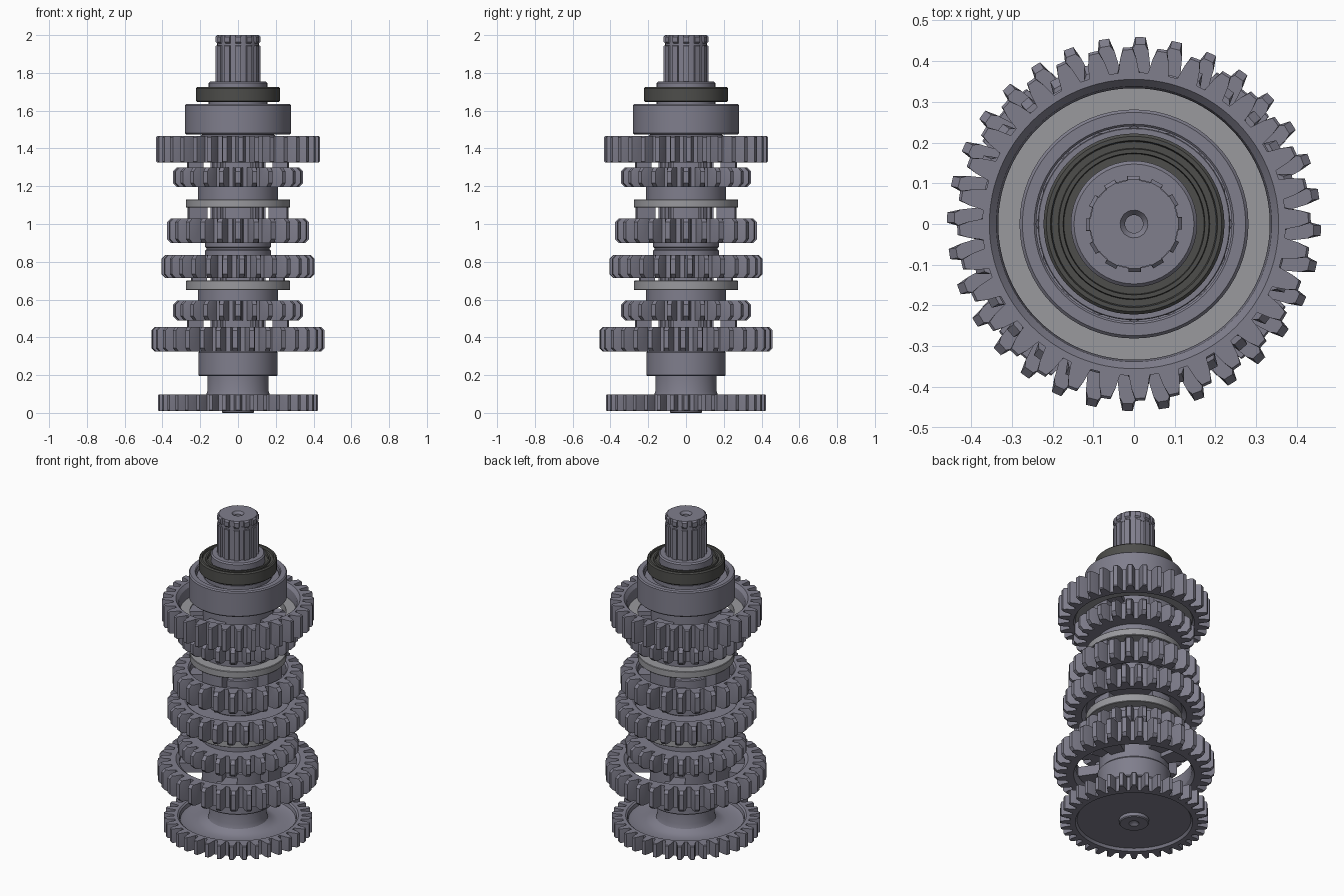
import bpy, bmesh, math
from math import pi, sin, cos, radians

if "Cube" in bpy.data.objects:
    bpy.data.objects.remove(bpy.data.objects["Cube"])


def material(name, r, g, b):
    m = bpy.data.materials.new(name)
    m.diffuse_color = (r, g, b, 1)
    m.use_nodes = True
    m.node_tree.nodes["Principled BSDF"].inputs["Base Color"].default_value = m.diffuse_color
    return m


steel = material("blue_grey_steel", 0.215, 0.21, 0.265)
light = material("light_steel", 0.32, 0.32, 0.34)
dark = material("dark_seal", 0.075, 0.075, 0.07)


def finish(name, bm, mat=None, angle=30):
    bmesh.ops.remove_doubles(bm, verts=bm.verts, dist=1e-5)
    bmesh.ops.recalc_face_normals(bm, faces=bm.faces)
    me = bpy.data.meshes.new(name)
    bm.to_mesh(me)
    bm.free()
    ob = bpy.data.objects.new(name, me)
    bpy.context.collection.objects.link(ob)
    me.materials.append(mat or steel)
    bpy.ops.object.select_all(action='DESELECT')
    ob.select_set(True)
    bpy.context.view_layer.objects.active = ob
    bpy.ops.object.shade_smooth_by_angle(angle=radians(angle))
    return ob


def skin(name, rings, mat=None):
    """Join closed rings of points into a ring-shaped solid (last joins first)."""
    bm = bmesh.new()
    vs = [[bm.verts.new(p) for p in r] for r in rings]
    n = len(vs[0])
    for a, b in zip(vs, vs[1:] + vs[:1]):
        for i in range(n):
            j = (i + 1) % n
            bm.faces.new((a[i], a[j], b[j], b[i]))
    return finish(name, bm, mat)


def lathe(name, profile, mat=None, segs=64):
    rings = [[(r * cos(2 * pi * i / segs), r * sin(2 * pi * i / segs), z)
              for i in range(segs)] for r, z in profile]
    return skin(name, rings, mat)


def tube(name, r0, r1, z0, z1, c=0.005, mat=None):
    return lathe(name, [(r0, z0), (r1 - c, z0), (r1, z0 + c),
                        (r1, z1 - c), (r1 - c, z1), (r0, z1)], mat)


def gear(name, n, R, root, z0, z1, inner, c=0.018, phase=0.0, tooth=None):
    """Toothed outer wall; inner = (r, z) section from the top face to the bottom face."""
    mid = root + (R - root) * 0.55
    tooth = tooth or [(-.5, root), (-.35, root), (-.25, mid), (-.14, R),
                      (.14, R), (.25, mid), (.35, root)]
    pts = [(2 * pi * (k + f) / n + radians(phase), r) for k in range(n) for f, r in tooth]
    outer = [(R - c, z0), (R, z0 + c), (R, z1 - c), (R - c, z1)]
    rings = [[(min(r, m) * cos(a), min(r, m) * sin(a), z) for a, r in pts] for m, z in outer]
    rings += [[(r * cos(a), r * sin(a), z) for a, _ in pts] for r, z in inner]
    return skin(name, rings)


def blocks(name, count, r0, r1, z0, z1, width, phase=0.0):
    """Evenly spaced curved blocks: dog teeth or web spokes."""
    bm = bmesh.new()
    steps = 6
    for k in range(count):
        prev = None
        for s in range(steps + 1):
            a = 2 * pi * k / count + radians(phase + width * (s / steps - .5))
            cur = [bm.verts.new((r * cos(a), r * sin(a), z))
                   for r, z in ((r0, z0), (r1, z0), (r1, z1), (r0, z1))]
            if prev:
                for i in range(4):
                    j = (i + 1) % 4
                    bm.faces.new((prev[i], prev[j], cur[j], cur[i]))
            else:
                bm.faces.new(cur)
            prev = cur
        bm.faces.new(prev)
    return finish(name, bm)


# Main shaft core with end nub and centre drillings
lathe("shaft_core", [(0, .03), (.03, 0), (.08, 0), (.085, .005), (.085, .03), (.125, .03),
                     (.125, 1.74), (.10, 1.76), (.10, 1.97), (0, 1.97)])
spline = [(-.5, .128), (-.3, .128), (-.25, .145), (.25, .145), (.3, .128)]
gear("shaft_splines", 16, .145, .128, .33, 1.5, [(.11, 1.5), (.11, .33)], .003, 0, spline)

# Splined output end with snap ring groove
end = [(-.5, .108), (-.25, .108), (-.22, .119), (.27, .119), (.3, .108)]
gear("output_splines", 12, .119, .108, 1.75, 1.945, [(.09, 1.945), (.09, 1.75)], .002, 0, end)
gear("output_spline_tip", 12, .119, .108, 1.955, 2.0,
     [(.034, 2.0), (.022, 1.985), (.022, 1.95), (.09, 1.955)], .009, 0, end)
lathe("snap_ring_groove", [(.02, 1.94), (.11, 1.94), (.11, 1.965), (.02, 1.965)])

# Bottom dished gear with filleted hub
gear("bottom_gear", 36, .424, .365, .01, .098,
     [(.345, .098), (.335, .09), (.33, .07), (.315, .062), (.23, .062), (.195, .07),
      (.17, .09), (.162, .115), (.162, .2), (.08, .2), (.08, .025),
      (.325, .025), (.335, .01)], .004)
tube("lower_collar", .12, .21, .195, .325, .006)

# Lowest large gear: rim, hub and windowed web
gear("first_gear", 32, .459, .387, .325, .455,
     [(.355, .455), (.335, .44), (.33, .35), (.345, .325)], .018, -2)
tube("first_gear_hub", .13, .20, .325, .455)
blocks("first_gear_spokes", 4, .19, .34, .365, .425, 24, 22)

# Lower sliding gear with dogs and fork flange
gear("lower_sliding_gear", 24, .345, .275, .49, .595,
     [(.225, .595), (.14, .595), (.14, .49), (.225, .49)], .022)
blocks("lower_sliding_dogs_bottom", 4, .19, .27, .39, .50, 30)
tube("lower_fork_hub", .13, .212, .58, .66)
tube("lower_fork_flange", .13, .276, .65, .70, .003, light)
blocks("lower_sliding_dogs_top", 4, .17, .25, .69, .78, 30)

# Third gear, facing the fork flange
gear("third_gear", 28, .405, .335, .715, .835,
     [(.31, .835), (.295, .825), (.285, .80), (.18, .80), (.14, .80), (.14, .75),
      (.275, .75), (.29, .73), (.30, .715)], .02, 3)
tube("third_gear_sleeve", .13, .174, .80, .865)
tube("spacer_washer", .13, .168, .86, .875, .002)
tube("fourth_gear_sleeve", .13, .174, .873, .905)

# Fourth gear: rim, hub and windowed web
gear("fourth_gear", 24, .376, .305, .90, 1.03,
     [(.285, 1.03), (.275, 1.02), (.27, .92), (.28, .90)], .02)
tube("fourth_gear_hub", .13, .18, .90, 1.03)
blocks("fourth_gear_spokes", 4, .17, .28, .91, .985, 22, 24)

# Upper sliding gear with dogs and fork flange
blocks("upper_sliding_dogs_bottom", 4, .168, .268, .96, 1.10, 30)
tube("upper_fork_flange", .13, .276, 1.087, 1.13, .003, light)
tube("upper_fork_hub", .13, .212, 1.12, 1.21)
gear("upper_sliding_gear", 24, .345, .275, 1.195, 1.30,
     [(.225, 1.30), (.14, 1.30), (.14, 1.195), (.225, 1.195)], .022)
blocks("upper_sliding_dogs_top", 4, .19, .27, 1.29, 1.40, 30)

# Sixth gear: rim, light inner web ring, hub and spokes
gear("sixth_gear", 32, .434, .372, 1.325, 1.465,
     [(.355, 1.465), (.338, 1.445), (.333, 1.40), (.333, 1.35), (.345, 1.325)], .006, 2)
tube("sixth_gear_web_ring", .275, .335, 1.345, 1.385, .001, light)
tube("sixth_gear_hub", .13, .20, 1.325, 1.47)
blocks("sixth_gear_spokes", 4, .19, .30, 1.35, 1.38, 24, 22)

# Roller bearing: outer race, inner race, rollers
lathe("bearing_outer_race", [(.24, 1.475), (.274, 1.475), (.281, 1.482), (.281, 1.628),
                             (.274, 1.635), (.245, 1.635), (.24, 1.63)])
tube("bearing_inner_race", .12, .19, 1.465, 1.635)
bm = bmesh.new()
for k in range(16):
    a = 2 * pi * k / 16
    geo = bmesh.ops.create_cone(bm, cap_ends=True, segments=16, radius1=.026,
                                radius2=.026, depth=.10)
    bmesh.ops.translate(bm, verts=geo['verts'], vec=(.214 * cos(a), .214 * sin(a), 1.545))
finish("bearing_rollers", bm)
tube("bearing_cage", .195, .236, 1.585, 1.61, .002)

# Dark grooved seal and top spacer
lathe("oil_seal", [(.13, 1.645), (.215, 1.645), (.222, 1.652), (.222, 1.718), (.215, 1.725),
                   (.205, 1.725), (.202, 1.712), (.186, 1.712), (.184, 1.722), (.174, 1.722),
                   (.172, 1.705), (.13, 1.705)], dark)
tube("seal_sleeve", .11, .155, 1.62, 1.755, .008)
